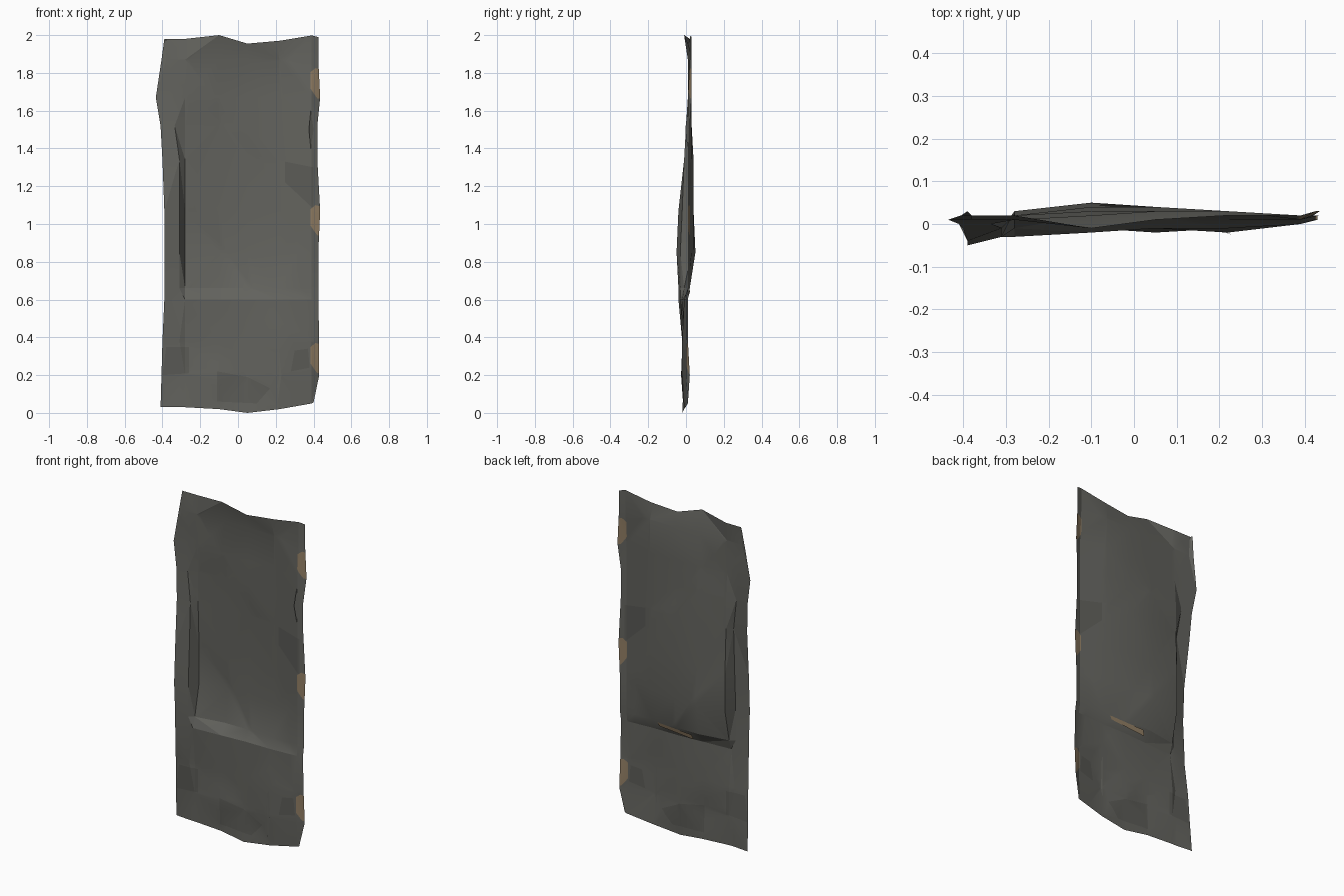
import bpy, bmesh, math
from mathutils import Vector

cube = bpy.data.objects.get("Cube")
if cube:
    bpy.data.objects.remove(cube, do_unlink=True)


def material(name, color):
    m = bpy.data.materials.new(name)
    m.use_nodes = True
    m.diffuse_color = (*color, 1)
    m.node_tree.nodes["Principled BSDF"].inputs["Base Color"].default_value = (*color, 1)
    m.node_tree.nodes["Principled BSDF"].inputs["Roughness"].default_value = 0.8
    return m


steel = material("weathered grey steel", (0.125, 0.125, 0.112))
grime = material("dark grey grime", (0.105, 0.105, 0.094))
rust = material("tan bare hinge metal", (0.28, 0.205, 0.125))

# Cross-sections of the dented sheet: height, left edge, right edge, depths in hundredths
sections = [
    (.03, -.41, .40, (0, -1, -1, -1, -2, -1, 1, 1)),
    (.2, -.405, .43, (-1, -1, -1, -2, -1, -2, 0, 2)),
    (.38, -.40, .43, (-2, -2, -1, -1, -1, -2, 0, 1)),
    (.6, -.39, .425, (-4, -3, -3, -2, -1, -1, 0, 1)),
    (.66, -.39, .425, (-4, -3, -1, 2, 2, 1, 1, 2)),
    (.85, -.39, .425, (-5, -3, 3, 5, 4, 3, 1, 2)),
    (1.07, -.39, .435, (-4, -2, 3, 4, 4, 3, 1, 2)),
    (1.34, -.40, .42, (-1, -1, 2, 4, 4, 3, 1, 2)),
    (1.52, -.41, .42, (0, 0, 2, 3, 3, 3, 1, 2)),
    (1.67, -.435, .435, (1, 1, 1, 2, 3, 3, 1, 3)),
    (1.87, -.405, .425, (2, 1, 1, 2, 3, 3, 2, 3)),
    (1.98, -.39, .425, (3, 2, 2, -1, 1, 2, 2, 3)),
]
columns = (-.31, -.28, -.1, .05, .22, .39)
bottom_wave = (0, 0, 0, -.01, -.03, -.01, .02, .025)
top_wave = (0, 0, 0, .02, -.025, -.01, .018, .01)

bm = bmesh.new()
rows = []
for i, (z, left, right, depths) in enumerate(sections):
    wave = bottom_wave if i == 0 else top_wave if i == len(sections) - 1 else (0,) * 8
    xs = [left, *columns, right]
    # The left fold runs outward towards the top corner
    xs[1] -= .07 * min(1, max(0, (z - 1.34) / .5))
    rows.append([bm.verts.new((x, d / 100, z + w)) for x, d, w in zip(xs, depths, wave)])

# Creased triangles between neighbouring sections
for i, (low, high) in enumerate(zip(rows, rows[1:])):
    for j in range(7):
        a, b, c, d = low[j], low[j + 1], high[j + 1], high[j]
        rising = i > 7 and j < 4 or (i + j) % 3 == 0
        for tri in (((a, b, c), (a, c, d)) if rising else ((a, b, d), (b, c, d))):
            bm.faces.new(tri)


def paint(outline, index):
    """Cut a convex counter-clockwise x/z outline into the sheet and colour it."""
    inside = list(bm.faces)
    for (x0, z0), (x1, z1) in zip(outline, outline[1:] + outline[:1]):
        normal = Vector((z1 - z0, 0, x0 - x1)).normalized()
        point = Vector((x0, 0, z0))
        geom = set(inside)
        for f in inside:
            geom.update(f.edges)
            geom.update(f.verts)
        cut = bmesh.ops.bisect_plane(bm, geom=list(geom), dist=1e-5,
                                     plane_co=point, plane_no=normal)
        faces = {g for g in cut["geom"] if isinstance(g, bmesh.types.BMFace)}
        faces.update(f for f in inside if f.is_valid)
        inside = [f for f in faces if (f.calc_center_median() - point).dot(normal) < 0]
    for f in inside:
        f.material_index = index


# Grimy patches
paint([(-.11, .06), (.1, .05), (.17, .13), (.05, .19), (-.11, .22)], 1)
paint([(.25, 1.22), (.4, 1.08), (.4, 1.3), (.25, 1.33)], 1)
paint([(-.4, .2), (-.26, .21), (-.26, .35), (-.38, .35)], 1)
paint([(.28, .22), (.38, .24), (.37, .34), (.3, .33)], 1)

# Worn hinge marks on the model's left edge
for z in (.29, 1.02, 1.745):
    paint([(.405, z - .06), (.42, z - .08), (.45, z - .08), (.45, z + .07),
           (.41, z + .08), (.385, z + .06), (.385, z - .03)], 2)

bmesh.ops.triangulate(bm, faces=[f for f in bm.faces if len(f.verts) > 4])


def finish(name, mesh_data, mats):
    mesh = bpy.data.meshes.new(name)
    mesh_data.to_mesh(mesh)
    mesh_data.free()
    for m in mats:
        mesh.materials.append(m)
    obj = bpy.data.objects.new(name, mesh)
    bpy.context.collection.objects.link(obj)
    return obj


panel = finish("dented_door_panel", bm, (steel, grime, rust))
bpy.context.view_layer.objects.active = panel
panel.select_set(True)
bpy.ops.object.shade_smooth_by_angle(angle=math.radians(14))


# Thin folded slivers: a crease on the front and a scratch behind the ledge
def sliver(name, points, mat):
    b = bmesh.new()
    b.faces.new([b.verts.new(p) for p in points])
    return finish(name, b, (mat,))


sliver("lower_crease", [(.21, -.018, .4), (.205, -.022, .22), (.21, -.016, .06),
                        (.23, -.026, .2)], steel)
sliver("right_crease", [(.385, .008, 1.6), (.375, -.004, 1.5), (.385, .008, 1.4),
                        (.4, .012, 1.5)], steel)
sliver("ledge_scratch", [(-.06, .012, .615), (.17, .012, .635), (.18, .014, .655),
                         (-.05, .022, .645)], rust)
